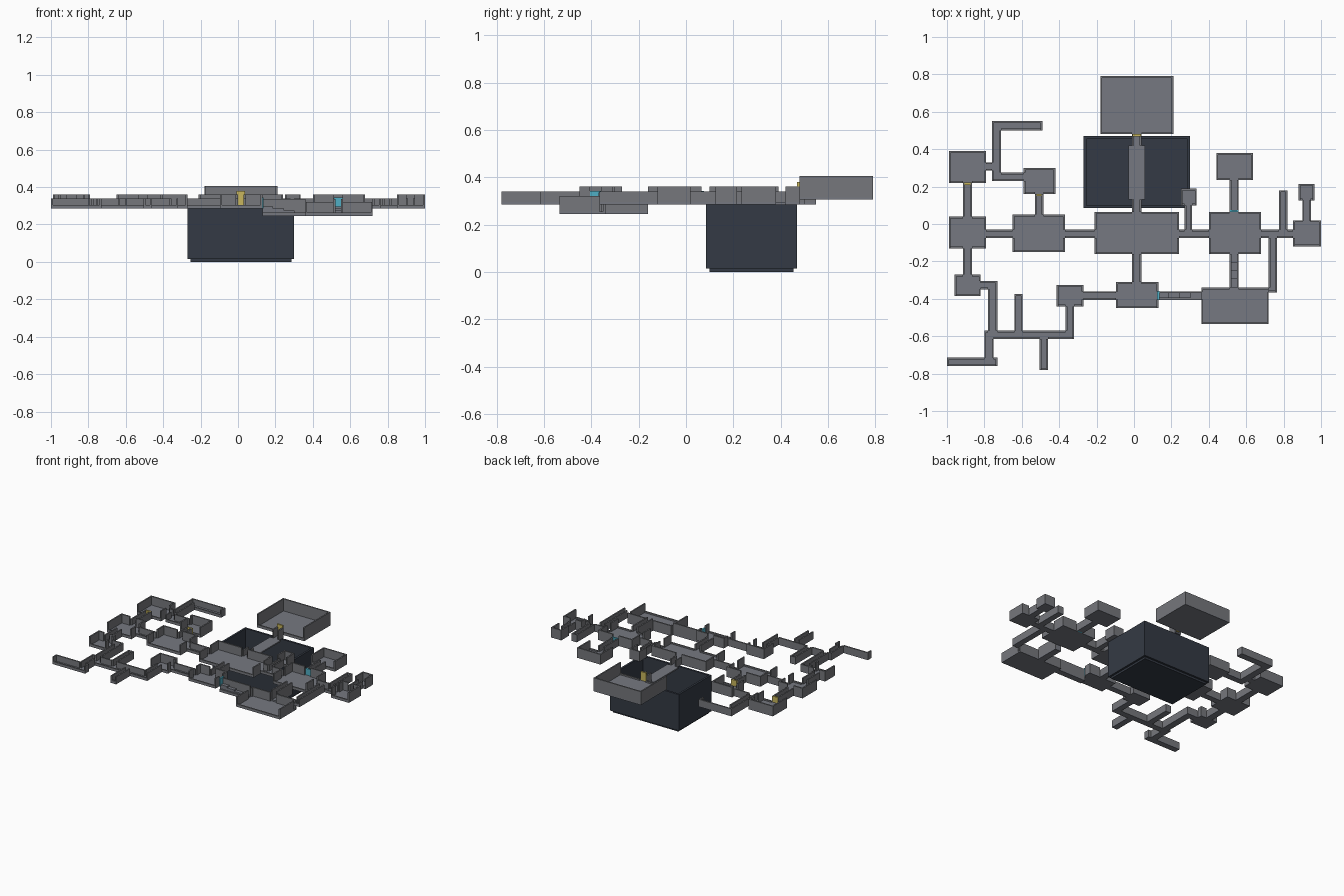
import bpy
import bmesh

cube = bpy.data.objects.get("Cube")
if cube:
    bpy.data.objects.remove(cube, do_unlink=True)


def make_material(name, red, green, blue):
    material = bpy.data.materials.new(name)
    material.use_nodes = True
    material.diffuse_color = (red, green, blue, 1)
    shader = material.node_tree.nodes["Principled BSDF"]
    shader.inputs["Base Color"].default_value = (red, green, blue, 1)
    return material


floor_stone = make_material("floor stone", .18, .19, .22)
wall_stone = make_material("wall stone", .18, .185, .2)
dark_rock = make_material("dark rock", .034, .042, .058)
gold = make_material("gold door", .58, .47, .11)
teal = make_material("teal door", .08, .43, .56)

BASE = .285       # underside of ordinary floors
SUNKEN = .245     # underside of the sunken level
SLAB = .01
WALL = .01
CURB = .02        # low front wall that leaves the rooms open to view
EPS = .004


def add_box(bm, x0, x1, y0, y1, z0, z1, slot=0):
    """Add a box given by its limits, using one material slot."""
    verts = bmesh.ops.create_cube(bm, size=1)["verts"]
    for v in verts:
        v.co.x = x1 if v.co.x > 0 else x0
        v.co.y = y1 if v.co.y > 0 else y0
        v.co.z = z1 if v.co.z > 0 else z0
    for face in {f for v in verts for f in v.link_faces}:
        face.material_index = slot


def finish(bm, name, *materials):
    mesh = bpy.data.meshes.new(name)
    bm.to_mesh(mesh)
    bm.free()
    for material in materials:
        mesh.materials.append(material)
    obj = bpy.data.objects.new(name, mesh)
    bpy.context.collection.objects.link(obj)
    return obj


# Room footprints: x0, x1, y0, y1
rooms = {
    "northwest_room": (-.99, -.79, .22, .39),
    "west_room": (-.99, -.79, -.13, .04),
    "southwest_room": (-.96, -.82, -.385, -.27),
    "west_hall": (-.65, -.37, -.15, .05),
    "guarded_room": (-.59, -.42, .16, .3),
    "main_hall": (-.21, .24, -.16, .065),
    "great_chamber": (-.18, .21, .48, .79),
    "east_hall": (.4, .68, -.16, .065),
    "northeast_room": (.44, .635, .235, .38),
    "far_east_room": (.85, 1, -.12, .02),
    "far_northeast_closet": (.88, .965, .125, .215),
    "pit_side_closet": (.25, .335, .1, .19),
    "south_room": (-.095, .13, -.45, -.31),
    "south_left_room": (-.415, -.27, -.44, -.325),
    "sunken_room": (.36, .72, -.535, -.34),
}

# Corridor footprints
corridors = {
    "corridor_west_to_hall": (-.79, -.65, -.075, -.03),
    "corridor_hall_to_main": (-.37, -.21, -.075, -.03),
    "corridor_main_to_east": (.24, .4, -.075, -.03),
    "corridor_far_east": (.68, .85, -.075, -.03),
    "corridor_northwest": (-.915, -.865, .04, .22),
    "corridor_southwest": (-.915, -.865, -.27, -.13),
    "corridor_guarded": (-.53, -.485, .05, .16),
    "corridor_south": (-.01, .04, -.31, -.16),
    "corridor_northeast": (.51, .56, .065, .235),
    "corridor_pit_side": (.27, .31, -.03, .1),
    "corridor_closet": (.9, .945, .02, .125),
    "dead_end_north": (.775, .82, -.03, .18),
    "dead_end_south": (.72, .765, -.365, -.075),
    "corridor_south_left": (-.27, -.095, -.405, -.36),
    "bend_start": (-.79, -.76, .285, .33),
    "bend_upright": (-.76, -.71, .23, .55),
    "bend_north_arm": (-.71, -.49, .5, .55),
    "bend_south_arm": (-.71, -.59, .23, .275),
    "maze_entry": (-.82, -.78, -.35, -.305),
    "maze_upright": (-.78, -.73, -.57, -.305),
    "maze_row": (-.8, -.32, -.615, -.57),
    "maze_north_stub": (-.64, -.595, -.57, -.375),
    "maze_east_link": (-.365, -.32, -.57, -.44),
    "maze_south_stub": (-.505, -.46, -.78, -.615),
    "maze_west_link": (-.8, -.75, -.715, -.615),
    "maze_exit": (-1, -.73, -.76, -.715),
    "bridge_south_end": (-.01, .04, .065, .13),
    "bridge_north_end": (-.01, .04, .42, .48),
}

# Stair passages, and the bridge which has no walls
stairs = {
    "west_stairs": (.13, .36, -.405, -.36),
    "north_stairs": (.51, .56, -.34, -.16),
}
bridge = {"pit_bridge": (-.03, .06, .13, .42)}
spaces = {**rooms, **corridors, **stairs, **bridge}


def solid_spans(name, axis, line, start, end):
    """Parts of one side that no neighbouring space opens into."""
    across = 1 - axis
    gaps = []
    for other, r in spaces.items():
        if other == name:
            continue
        if r[2 * across] - EPS <= line <= r[2 * across + 1] + EPS:
            a, b = max(start, r[2 * axis]), min(end, r[2 * axis + 1])
            if b - a > EPS:
                gaps.append((a, b))
    for a, b in sorted(gaps):
        if a - start > EPS:
            yield start, a
        start = max(start, b)
    if end - start > EPS:
        yield start, end


def build_space(name, base, height):
    """Floor slab with walls on its closed sides; the front one is a curb."""
    x0, x1, y0, y1 = spaces[name]
    bm = bmesh.new()
    add_box(bm, x0, x1, y0, y1, base, base + SLAB)
    for a, b in solid_spans(name, 0, y1, x0, x1):
        add_box(bm, a, b, y1 - WALL, y1, base, base + height, 1)
    for a, b in solid_spans(name, 0, y0, x0, x1):
        add_box(bm, a, b, y0, y0 + WALL, base, base + CURB, 1)
    for line, inner in ((x0, x0 + WALL), (x1, x1 - WALL)):
        for a, b in solid_spans(name, 1, line, y0, y1):
            add_box(bm, min(line, inner), max(line, inner), a, b,
                    base, base + height, 1)
    return bm


# Rooms
for name in rooms:
    base, height = BASE, .075
    if name == "great_chamber":
        base, height = .305, .1
    elif name == "sunken_room":
        base = SUNKEN
    finish(build_space(name, base, height), name, floor_stone, wall_stone)

# Corridors
for name in corridors:
    height = .075 if name == "bridge_north_end" else .055
    finish(build_space(name, BASE, height), name, floor_stone, wall_stone)

# Stairs climbing out of the sunken room
STEPS = 4
for name, (x0, x1, y0, y1) in stairs.items():
    bm = build_space(name, SUNKEN, .09)
    for i in range(STEPS):
        top = SUNKEN + SLAB + (i + 1) * (BASE - SUNKEN) / STEPS
        t0, t1 = i / STEPS, (i + 1) / STEPS
        if name == "north_stairs":
            add_box(bm, x0 + WALL, x1 - WALL, y0 + t0 * (y1 - y0),
                    y0 + t1 * (y1 - y0), SUNKEN, top)
        else:
            add_box(bm, x1 - t1 * (x1 - x0), x1 - t0 * (x1 - x0),
                    y0 + WALL, y1 - WALL, SUNKEN, top)
    finish(bm, name, floor_stone, wall_stone)

# Bridge deck over the pit
bm = bmesh.new()
add_box(bm, *bridge["pit_bridge"], BASE, BASE + SLAB)
finish(bm, "pit_bridge", floor_stone)

# Open pit: inset floor and four thick walls
px0, px1, py0, py1, thick = -.27, .3, .085, .47, .015
bm = bmesh.new()
add_box(bm, px0 + thick, px1 - thick, py0 + thick, py1 - thick, 0, .02)
finish(bm, "pit_floor", dark_rock)
bm = bmesh.new()
for y in (py0, py1 - thick):
    add_box(bm, px0, px1, y, y + thick, thick, BASE)
for x in (px0, px1 - thick):
    add_box(bm, x, x + thick, py0 + thick, py1 - thick, thick, BASE)
finish(bm, "pit_walls", dark_rock)


# Doors
def door(name, x, y, z, height, material, facing_x=False):
    half_x, half_y = (.006, .023) if facing_x else (.023, .006)
    bm = bmesh.new()
    add_box(bm, x - half_x, x + half_x, y - half_y, y + half_y, z, z + height)
    finish(bm, name, material)


door("great_chamber_door", .015, .475, .305, .075, gold)
door("northwest_door", -.89, .215, BASE, .055, gold)
door("guarded_door", -.507, .155, BASE, .055, gold)
door("northeast_door", .535, .07, BASE, .058, teal)
door("stairs_door", .13, -.3825, BASE, .058, teal, True)
